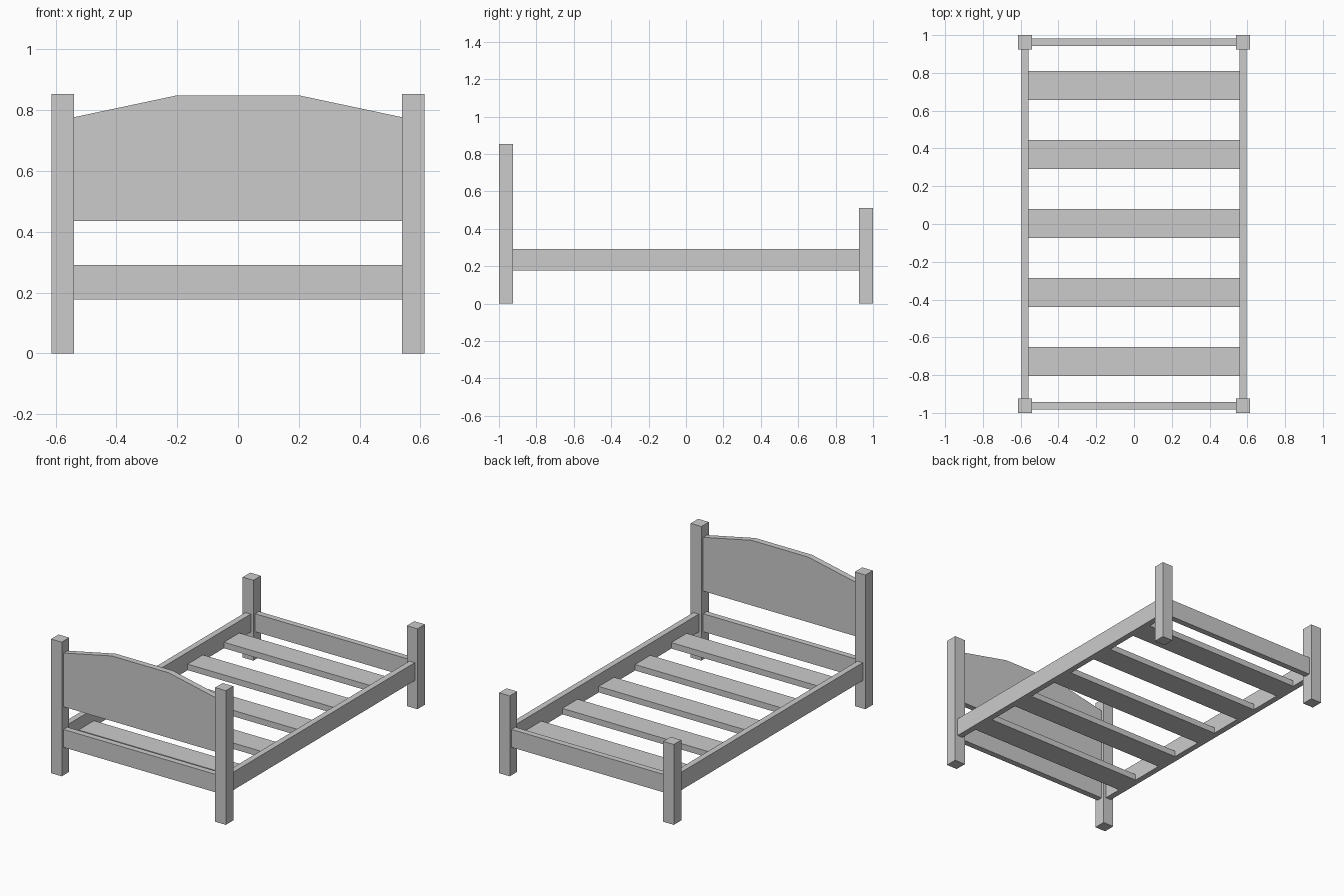
import bpy, bmesh

if "Cube" in bpy.data.objects:
    bpy.data.objects.remove(bpy.data.objects["Cube"])


def prism(name, profile, y0, y1):
    """Extrude an x-z profile along y."""
    bm = bmesh.new()
    face = bm.faces.new([bm.verts.new((x, y0, z)) for x, z in profile])
    ext = bmesh.ops.extrude_face_region(bm, geom=[face])
    verts = [g for g in ext["geom"] if isinstance(g, bmesh.types.BMVert)]
    bmesh.ops.translate(bm, verts=verts, vec=(0, y1 - y0, 0))
    bmesh.ops.recalc_face_normals(bm, faces=bm.faces)
    mesh = bpy.data.meshes.new(name)
    bm.to_mesh(mesh)
    bm.free()
    obj = bpy.data.objects.new(name, mesh)
    bpy.context.collection.objects.link(obj)
    return obj


def box(name, x0, x1, y0, y1, z0, z1):
    return prism(name, [(x0, z0), (x1, z0), (x1, z1), (x0, z1)], y0, y1)


POST_X, POST_Y, POST = 0.577, 0.9625, 0.0375   # post centres and half width
INNER = POST_X - POST                          # inner face of the posts
T = 0.019                                      # half board thickness
RAIL_Z = (0.177, 0.291)

# Posts and side rails, left and right
for side, s in (("left", -1), ("right", 1)):
    x = s * POST_X
    for end, y, h in (("head", -POST_Y, 0.853), ("foot", POST_Y, 0.511)):
        box(f"{end}_post_{side}", x - POST, x + POST, y - POST, y + POST, 0, h)
    box(f"side_rail_{side}", x - T, x + T, -POST_Y + POST, POST_Y - POST, *RAIL_Z)

# End rails
for end, y in (("head", -POST_Y), ("foot", POST_Y)):
    box(f"{end}_rail", -INNER, INNER, y - T, y + T, *RAIL_Z)

# Headboard with a raised, chamfered top
prism("headboard", [(-INNER, 0.435), (INNER, 0.435), (INNER, 0.777), (0.2, 0.849),
                    (-0.2, 0.849), (-INNER, 0.777)], -POST_Y - T, -POST_Y + T)

# Slats, resting level with the bottom of the rails
for i in range(5):
    y = (i - 2) * 0.365 + 0.003
    box(f"slat_{i + 1}", -POST_X + T, POST_X - T, y - 0.077, y + 0.077,
        RAIL_Z[0], RAIL_Z[0] + 0.038)
